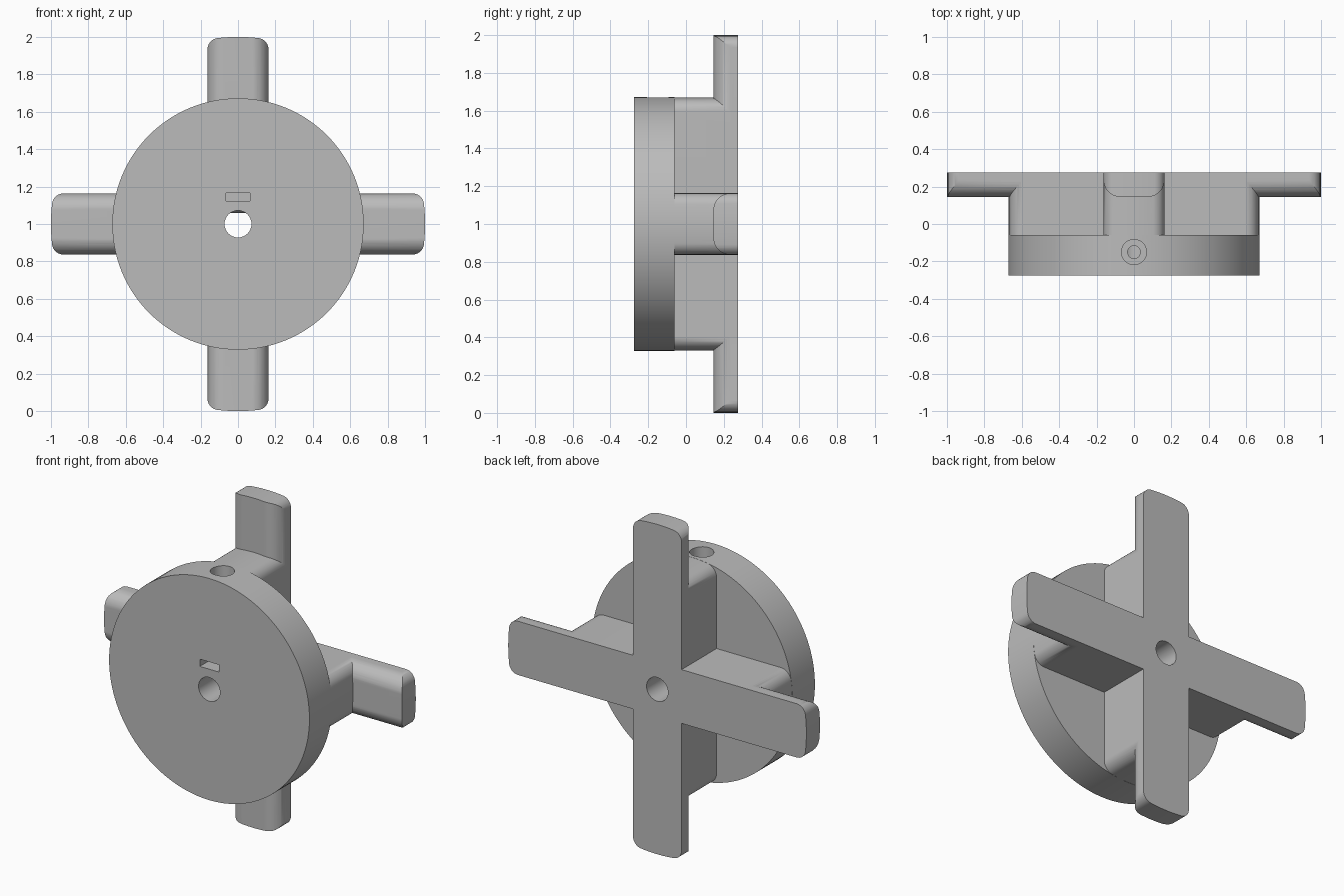
import bpy, bmesh
from math import sin, cos, pi, sqrt, atan2
from mathutils import Matrix, Vector

if "Cube" in bpy.data.objects:
    bpy.data.objects.remove(bpy.data.objects["Cube"])

HALF_W = 0.163      # half width of the cross arms
BACK = 0.275        # plane of the back face
CENTRE = Vector((0, 0, 1))

grey = bpy.data.materials.new("plain grey")
grey.use_nodes = True
grey.diffuse_color = (0.5, 0.5, 0.5, 1)
grey.node_tree.nodes["Principled BSDF"].inputs["Base Color"].default_value = (0.5, 0.5, 0.5, 1)


def prism(name, points, along, turn=0):
    """Extrude a closed outline by a vector, turned about the hub axis."""
    bm = bmesh.new()
    face = bm.faces.new([bm.verts.new(p) for p in points])
    new = bmesh.ops.extrude_face_region(bm, geom=[face])["geom"]
    bmesh.ops.translate(bm, vec=along, verts=[v for v in new if isinstance(v, bmesh.types.BMVert)])
    bmesh.ops.recalc_face_normals(bm, faces=bm.faces)
    bm.transform(Matrix.Translation(CENTRE) @ Matrix.Rotation(turn, 4, "Y"))
    mesh = bpy.data.meshes.new(name)
    bm.to_mesh(mesh)
    bm.free()
    mesh.materials.append(grey)
    obj = bpy.data.objects.new(name, mesh)
    bpy.context.collection.objects.link(obj)
    return obj


def round_y(name, radius, y0, y1, sides):
    ring = [(radius * cos(2 * pi * i / sides), y0, radius * sin(2 * pi * i / sides)) for i in range(sides)]
    return prism(name, ring, (0, y1 - y0, 0))


def round_z(name, radius, y, z0, z1):
    ring = [(radius * cos(pi * i / 24), y + radius * sin(pi * i / 24), z0) for i in range(48)]
    return prism(name, ring, (0, 0, z1 - z0))


def box(name, lo, hi):
    ring = [(x, lo[1], z) for x, z in ((lo[0], lo[2]), (hi[0], lo[2]), (hi[0], hi[2]), (lo[0], hi[2]))]
    return prism(name, ring, (0, hi[1] - lo[1], 0))


def bar(name, reach, fillet, y0, turn):
    """Straight bar across the axis with arched, filleted ends."""
    cx = HALF_W - fillet
    cz = sqrt((reach - fillet) ** 2 - cx ** 2)
    lean = atan2(cz, cx)
    end = [(cx + fillet * cos(lean * i / 10), cz + fillet * sin(lean * i / 10)) for i in range(11)]
    sweep = pi - 2 * lean
    end += [(reach * cos(lean + sweep * i / 12), reach * sin(lean + sweep * i / 12)) for i in range(1, 12)]
    end += [(-x, z) for x, z in reversed(end[:11])]
    outline = end + [(-x, -z) for x, z in end]
    return prism(name, [(x, y0, z) for x, z in outline], (0, BACK - y0, 0), turn)


def combine(target, tool, operation):
    mod = target.modifiers.new("combine", "BOOLEAN")
    mod.operation = operation
    mod.solver = "EXACT"
    mod.object = tool
    bpy.context.view_layer.objects.active = target
    bpy.ops.object.modifier_apply(modifier=mod.name)
    bpy.data.objects.remove(tool)


# Round plate at the front
body = round_y("wheel_hub", 0.672, -BACK, -0.06, 128)

# Thick cross behind the plate
for turn in (0, pi / 2):
    combine(body, bar("cross_rib", 0.671, 0.07, -0.1, turn), "UNION")

# Thin long arms, rounded along their front edges
FRONT, SOFT = 0.145, 0.09
for turn in (0, pi / 2):
    arm = bar("long_arm", 1.0, 0.06, FRONT - 0.05, turn)
    curve = [(HALF_W - SOFT + SOFT * cos(pi / 2 * i / 10), FRONT + SOFT - SOFT * sin(pi / 2 * i / 10))
             for i in range(11)]
    section = [(HALF_W, BACK + 0.05)] + curve + [(-x, y) for x, y in reversed(curve)] + [(-HALF_W, BACK + 0.05)]
    shaper = prism("arm_shaper", [(x, y, -1.2) for x, y in section], (0, 0, 2.4), turn)
    combine(arm, shaper, "INTERSECT")
    combine(body, arm, "UNION")

# Shaft hole, nut slot and stepped screw hole
combine(body, round_y("shaft_cutter", 0.072, -0.4, 0.4, 48), "DIFFERENCE")
combine(body, box("nut_slot_cutter", (-0.064, -0.4, 0.122), (0.064, -0.08, 0.166)), "DIFFERENCE")
combine(body, round_z("screw_cutter", 0.034, -0.15, 0.05, 0.5), "DIFFERENCE")
combine(body, round_z("screw_head_cutter", 0.067, -0.15, 0.32, 0.8), "DIFFERENCE")

# Flat on the upper side of the shaft hole, with a sloping lead-in
flat = prism("shaft_flat", [(-0.045, -0.22, 0.075), (-0.045, -0.19, 0.058), (-0.045, -0.06, 0.058),
                            (-0.045, -0.06, 0.075)], (0.09, 0, 0))
combine(flat, round_z("flat_screw_cutter", 0.034, -0.15, 0, 0.2), "DIFFERENCE")

for obj in (body, flat):
    bpy.ops.object.select_all(action="DESELECT")
    obj.select_set(True)
    bpy.context.view_layer.objects.active = obj
    bpy.ops.object.shade_smooth_by_angle(angle=pi / 6)
    obj.modifiers.new("even_shading", "WEIGHTED_NORMAL").keep_sharp = True
